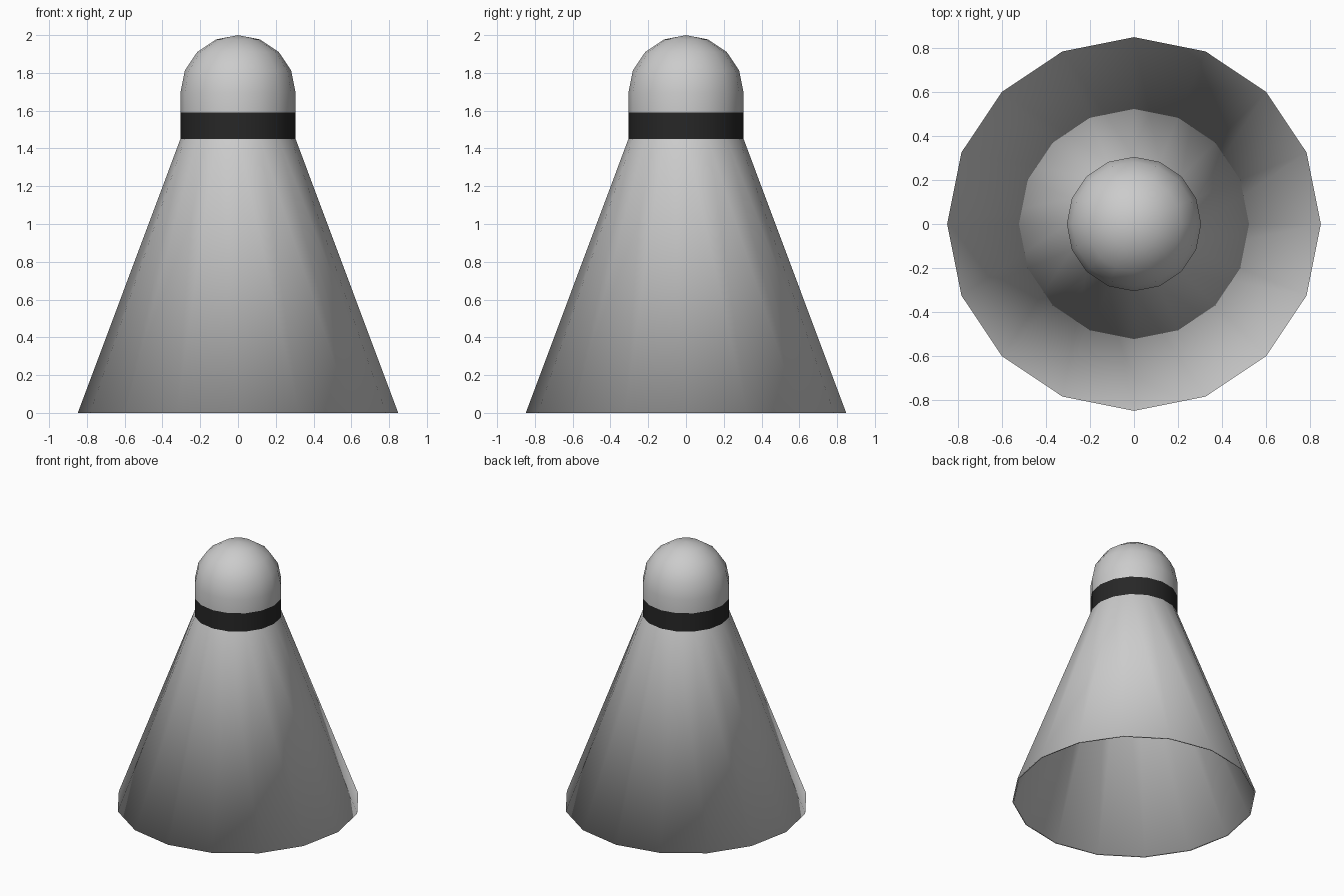
import bpy, bmesh
from math import sin, cos, pi

if "Cube" in bpy.data.objects:
    bpy.data.objects.remove(bpy.data.objects["Cube"])

SIDES = 16
R_TOP, R_RIM = 0.305, 0.848      # cork and skirt rim radii
Z_SKIRT, Z_BAND, Z_DOME = 1.45, 1.59, 1.695
WALL = 0.012


def lathe(name, profile, color=None, angle=None):
    """Turn an (r, z) profile, listed downwards along the outside, around z."""
    bm = bmesh.new()
    rings = []
    for r, z in profile:
        if r == 0:
            rings.append([bm.verts.new((0, 0, z))] * SIDES)
        else:
            rings.append([bm.verts.new((r * cos(2 * pi * k / SIDES),
                                        r * sin(2 * pi * k / SIDES), z))
                          for k in range(SIDES)])
    for a, b in zip(rings, rings[1:]):
        for k in range(SIDES):
            n = (k + 1) % SIDES
            corners = list(dict.fromkeys((a[k], b[k], b[n], a[n])))
            bm.faces.new(corners).smooth = True
    mesh = bpy.data.meshes.new(name)
    bm.to_mesh(mesh)
    bm.free()
    obj = bpy.data.objects.new(name, mesh)
    bpy.context.collection.objects.link(obj)
    if color:
        mat = bpy.data.materials.new(name + "_material")
        mat.diffuse_color = color
        mat.use_nodes = True
        mat.node_tree.nodes["Principled BSDF"].inputs["Base Color"].default_value = mat.diffuse_color
        mesh.materials.append(mat)
    if angle:
        bpy.ops.object.select_all(action='DESELECT')
        obj.select_set(True)
        bpy.context.view_layer.objects.active = obj
        bpy.ops.object.shade_smooth_by_angle(angle=angle)
    return obj


# Hollow thin-walled skirt, smooth over its rim
lathe("skirt", [(R_TOP, Z_SKIRT), (R_RIM, 0),
                (R_RIM - WALL, 0), (R_TOP - WALL, Z_SKIRT)])

# Dark band around the neck
lathe("band", [(R_TOP, Z_BAND), (R_TOP, Z_SKIRT)], color=(0.02, 0.02, 0.02, 1))

# Round-topped cork, closed underneath and recessed behind the band
dome = [(R_TOP * sin(i * pi / 8), Z_DOME + R_TOP * cos(i * pi / 8)) for i in range(5)]
inner = R_TOP - WALL
lathe("cork", dome + [(R_TOP, Z_BAND), (inner, Z_BAND), (inner, Z_SKIRT), (0, Z_SKIRT)],
      angle=pi / 4)
